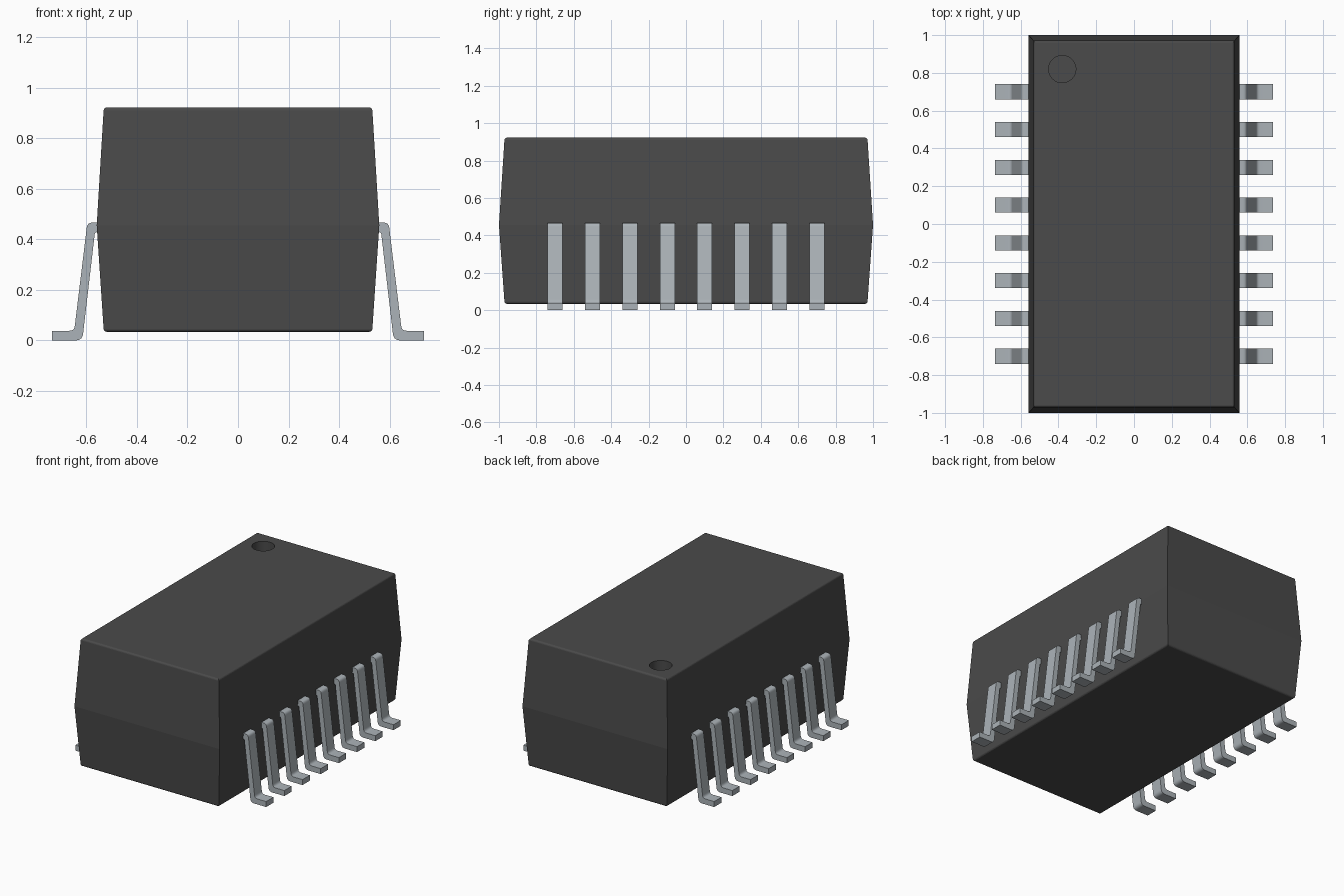
import bpy, bmesh, math
from mathutils import Vector

if "Cube" in bpy.data.objects:
    bpy.data.objects.remove(bpy.data.objects["Cube"], do_unlink=True)


def material(name, rgb, roughness):
    m = bpy.data.materials.new(name)
    m.use_nodes = True
    m.diffuse_color = (*rgb, 1)
    bsdf = m.node_tree.nodes["Principled BSDF"]
    bsdf.inputs["Base Color"].default_value = (*rgb, 1)
    bsdf.inputs["Roughness"].default_value = roughness
    return m


def add_object(name, bm, mat):
    bmesh.ops.recalc_face_normals(bm, faces=bm.faces)
    mesh = bpy.data.meshes.new(name)
    bm.to_mesh(mesh)
    bm.free()
    mesh.materials.append(mat)
    obj = bpy.data.objects.new(name, mesh)
    bpy.context.collection.objects.link(obj)
    return obj


def smooth(obj, degrees):
    bpy.ops.object.select_all(action='DESELECT')
    obj.select_set(True)
    bpy.context.view_layer.objects.active = obj
    bpy.ops.object.shade_smooth_by_angle(angle=math.radians(degrees))


black_plastic = material("black plastic", (0.069, 0.069, 0.069), 0.6)
tin = material("tinned metal", (0.41, 0.45, 0.48), 0.4)

# Package body: three rectangles, widest at the parting line
BOTTOM, WAIST, TOP = 0.034, 0.455, 0.922
bm = bmesh.new()
rings = []
for hx, hy, z in ((0.531, 0.97, BOTTOM), (0.559, 1.0, WAIST), (0.531, 0.97, TOP)):
    rings.append([bm.verts.new((sx * hx, sy * hy, z))
                  for sx, sy in ((-1, -1), (1, -1), (1, 1), (-1, 1))])
for low, high in zip(rings, rings[1:]):
    for i in range(4):
        j = (i + 1) % 4
        bm.faces.new((low[i], low[j], high[j], high[i]))
bm.faces.new(rings[0][::-1])
bm.faces.new(rings[2])
rim = [e for e in bm.edges
       if e.verts[0].co.z == e.verts[1].co.z and abs(e.verts[0].co.z - WAIST) > 0.1]
bmesh.ops.bevel(bm, geom=rim, offset=0.012, segments=4, profile=0.5, affect='EDGES')
body = add_object("package_body", bm, black_plastic)

# Round pin-one dimple sunk into the top
bm = bmesh.new()
bmesh.ops.create_cone(bm, cap_ends=True, segments=64, radius1=0.072, radius2=0.072, depth=0.16)
bmesh.ops.translate(bm, verts=bm.verts, vec=(-0.38, 0.82, TOP))
cutter = add_object("dimple_cutter", bm, black_plastic)
cutter.hide_render = True
cut = body.modifiers.new("dimple", 'BOOLEAN')
cut.operation = 'DIFFERENCE'
cut.solver = 'EXACT'
cut.object = cutter
bpy.context.view_layer.objects.active = body
bpy.ops.object.modifier_apply(modifier=cut.name)
bpy.data.objects.remove(cutter, do_unlink=True)
smooth(body, 6.5)

# Gull-wing lead profile: x, z and corner radius
LEAD = ((0.54, 0.466, 0), (0.596, 0.466, 0.02), (0.648, 0.038, 0.02), (0.735, 0.038, 0),
        (0.735, 0, 0), (0.616, 0, 0.026), (0.566, 0.428, 0.008), (0.54, 0.428, 0))


def rounded(corners, steps=5):
    points = []
    for i, (x, z, r) in enumerate(corners):
        p = Vector((x, z))
        if r == 0:
            points.append(p)
            continue
        a = p + (Vector(corners[i - 1][:2]) - p).normalized() * r
        b = p + (Vector(corners[(i + 1) % len(corners)][:2]) - p).normalized() * r
        for s in range(steps + 1):
            t = s / steps
            points.append(a * (1 - t) ** 2 + p * 2 * t * (1 - t) + b * t * t)
    return points


def add_lead(name, side, y, width=0.08):
    bm = bmesh.new()
    face = bm.faces.new([bm.verts.new((side * p.x, y - width / 2, p.y)) for p in rounded(LEAD)])
    out = bmesh.ops.extrude_face_region(bm, geom=[face])
    bmesh.ops.translate(bm, vec=(0, width, 0),
                        verts=[v for v in out["geom"] if isinstance(v, bmesh.types.BMVert)])
    smooth(add_object(name, bm, tin), 30)


# Eight leads along each long side
for side, label in ((1, "left"), (-1, "right")):
    for i in range(8):
        add_lead(f"{label}_lead_{i + 1}", side, -0.7 + 0.2 * i)
